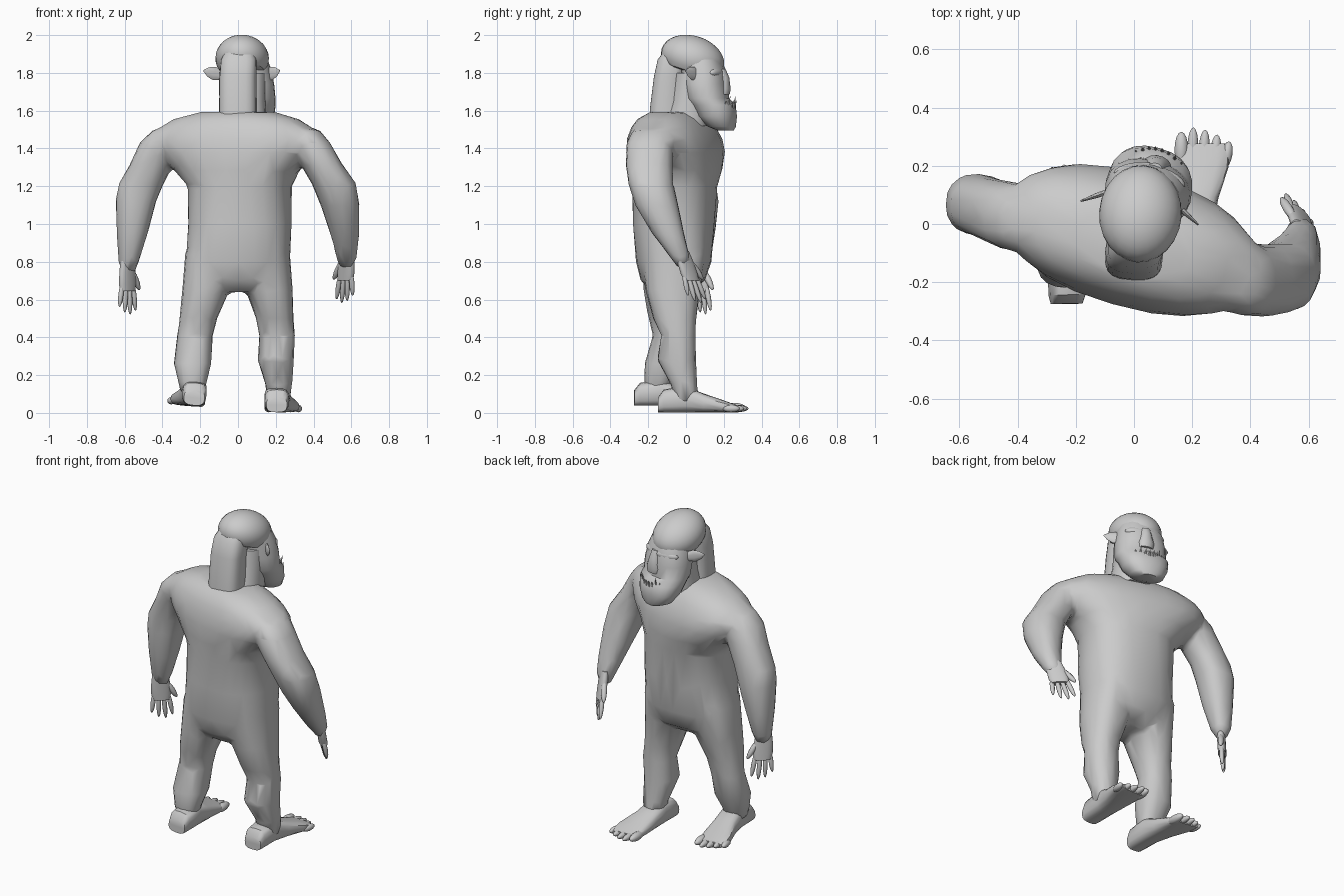
import bpy, bmesh, math
from mathutils import Matrix, Vector

if "Cube" in bpy.data.objects:
    bpy.data.objects.remove(bpy.data.objects["Cube"])


def finish(bm, name, angle=40):
    bmesh.ops.recalc_face_normals(bm, faces=bm.faces[:])
    me = bpy.data.meshes.new(name)
    bm.to_mesh(me)
    bm.free()
    ob = bpy.data.objects.new(name, me)
    bpy.context.collection.objects.link(ob)
    bpy.ops.object.select_all(action='DESELECT')
    ob.select_set(True)
    bpy.context.view_layer.objects.active = ob
    bpy.ops.object.shade_smooth_by_angle(angle=math.radians(angle))
    return ob


def loft(bm, rings, power=2.3, n=20, matrix=Matrix()):
    """Skin superellipse rings (x, y, z, rx, ry, turn) and cap both ends."""
    loops = []
    for x, y, z, rx, ry, turn in rings:
        rot = Matrix.Rotation(math.radians(turn), 3, 'Z')
        loop = []
        for i in range(n):
            a = 2 * math.pi * i / n
            c, s = math.cos(a), math.sin(a)
            p = Vector((math.copysign(abs(c) ** (2 / power), c) * rx,
                        math.copysign(abs(s) ** (2 / power), s) * ry, 0))
            loop.append(bm.verts.new(matrix @ (rot @ p + Vector((x, y, z)))))
        loops.append(loop)
    for a, b in zip(loops, loops[1:]):
        for i in range(n):
            j = (i + 1) % n
            bm.faces.new((a[i], a[j], b[j], b[i]))
    bm.faces.new(loops[0][::-1])
    bm.faces.new(loops[-1])


def along(p0, p1, sx, sy):
    """Matrix stretching a unit solid from p0 to p1."""
    p0, p1 = Vector(p0), Vector(p1)
    d = p1 - p0
    return (Matrix.Translation((p0 + p1) / 2)
            @ d.to_track_quat('Z', 'Y').to_matrix().to_4x4()
            @ Matrix.Diagonal((sx, sy, d.length / 2, 1)))


def pod(bm, p0, p1, r):
    bmesh.ops.create_uvsphere(bm, u_segments=10, v_segments=8, radius=1,
                              matrix=along(p0, p1, r, r))


def spike(bm, p0, p1, r):
    bmesh.ops.create_cone(bm, cap_ends=True, segments=8, radius1=1, radius2=0,
                          depth=2, matrix=along(p0, p1, r, r))


# Body: twisted torso, legs and arms fused into one skin
bm = bmesh.new()
loft(bm, [(0, -.08, .64, .12, .10, 0), (0, -.07, .70, .24, .17, 0),
          (0, -.065, .80, .275, .20, 0), (.01, -.065, 1.0, .275, .215, -5),
          (.01, -.06, 1.2, .275, .22, -10), (-.005, -.055, 1.28, .33, .23, -15),
          (-.01, -.055, 1.38, .43, .23, -16), (-.01, -.06, 1.45, .455, .215, -16),
          (-.01, -.065, 1.51, .415, .19, -16), (-.01, -.07, 1.555, .34, .16, -16),
          (0, -.075, 1.593, .20, .11, -14)], 2.4, 24)
loft(bm, [(.15, -.06, .85, .125, .17, 0), (.165, -.07, .65, .125, .145, 0),
          (.195, -.06, .5, .10, .115, 0), (.207, -.04, .41, .095, .09, 0),
          (.20, -.05, .28, .096, .104, 0), (.215, -.01, .15, .072, .07, 0),
          (.215, .0, .06, .06, .07, 0)])
loft(bm, [(-.15, -.06, .85, .13, .17, 0), (-.17, -.08, .65, .125, .145, 0),
          (-.21, -.09, .5, .10, .11, 0), (-.228, -.085, .41, .095, .09, 0),
          (-.24, -.12, .26, .1, .10, 0), (-.24, -.15, .16, .075, .07, 0),
          (-.24, -.15, .1, .06, .06, 0)])
loft(bm, [(-.35, .01, 1.50, .10, .09, 0), (-.40, .02, 1.43, .12, .115, 0),
          (-.455, .04, 1.32, .115, .11, 0), (-.515, .06, 1.21, .12, .10, 0),
          (-.54, .068, 1.12, .108, .105, 0), (-.56, .07, .95, .082, .085, 0),
          (-.58, .075, .8, .055, .055, 0), (-.58, .075, .75, .045, .03, 45)])
loft(bm, [(.34, -.17, 1.50, .09, .11, 0), (.38, -.19, 1.43, .11, .125, 0),
          (.44, -.195, 1.32, .11, .125, 0), (.51, -.185, 1.21, .118, .12, 0),
          (.54, -.155, 1.1, .103, .115, 0), (.565, -.095, .95, .078, .085, 0),
          (.575, -.035, .83, .055, .055, 0), (.57, -.01, .77, .045, .03, -45)])
body = finish(bm, "body")
rm = body.modifiers.new("fuse", 'REMESH')
rm.mode = 'VOXEL'
rm.voxel_size = .016
rm.use_smooth_shade = True
sm = body.modifiers.new("soften", 'SMOOTH')
sm.factor, sm.iterations = .5, 4
dc = body.modifiers.new("simplify", 'DECIMATE')
dc.ratio = .04


# Hands: flat palm, four fingers and a thumb
def hand(name, wrist, spread, down):
    w, s, d = Vector(wrist), Vector(spread).normalized(), Vector(down).normalized()
    bm = bmesh.new()
    turn = math.degrees(math.atan2(s.y, s.x))
    loft(bm, [(*(w + d * t), r, .024, turn) for t, r in
              ((-.04, .045), (.03, .055), (.09, .057), (.125, .05))])
    for k, length in zip((-1.5, -.5, .5, 1.5), (.11, .14, .15, .13)):
        base = w + d * .08 + s * k * .026
        pod(bm, base, base + d * (length + .02) + s * k * .014, .014)
    pod(bm, w + d * .01 + s * .03, w + d * .12 + s * .09, .017)
    finish(bm, name)


hand("left_hand", (-.585, .07, .77), (1, 1, 0), (0, .08, -1))
hand("right_hand", (.575, -.01, .82), (-1, 1, 0), (-.05, .32, -1))


# Feet: wedge from heel to ball with five toes, side = +1 right, -1 left
def foot(name, side, origin, tilt, roll, splay):
    m = (Matrix.Translation(origin) @ Matrix.Rotation(math.radians(splay), 4, 'Z')
         @ Matrix.Rotation(math.radians(tilt), 4, 'X')
         @ Matrix.Rotation(math.radians(roll), 4, 'Y'))
    bm = bmesh.new()
    loft(bm, [(side * x, -h, y, w, h, 0) for x, y, w, h in
              ((0, 0, .055, .04), (0, .03, .064, .06), (0, .14, .066, .07),
               (.01, .24, .076, .05), (.027, .34, .092, .033), (.032, .40, .092, .022),
               (.028, .425, .08, .018))],
         3, 16, m @ Matrix.Rotation(math.radians(-90), 4, 'X'))
    for i, tip in enumerate((.465, .48, .472, .455, .432)):
        x = -.042 + i * .037
        r = .025 if i == 0 else .02
        pod(bm, m @ Vector((side * x, .34, r)),
            m @ Vector((side * (x + .004 * i), tip, r)), r)
    finish(bm, name)


foot("right_foot", 1, (.205, -.148, .003), 0, 0, 0)
foot("left_foot", -1, (-.235, -.275, .04), -.8, 5, 1)

# Face and jaw, turned with the head
bm = bmesh.new()
loft(bm, [(.075, .21, 1.495, .055, .04, -15), (.065, .19, 1.515, .10, .07, -15),
          (.06, .165, 1.57, .132, .10, -15), (.055, .145, 1.63, .145, .113, -15),
          (.05, .115, 1.665, .15, .107, -15), (.045, .105, 1.74, .147, .115, -15),
          (.04, .09, 1.82, .135, .115, -15), (.035, .07, 1.87, .12, .115, -15)])
finish(bm, "face")

# Broad wedge nose and heavy brow
bm = bmesh.new()
loft(bm, [(.083, .20, 1.685, .045, .03, -15), (.08, .20, 1.715, .05, .036, -15),
          (.076, .195, 1.775, .034, .034, -15), (.07, .18, 1.82, .03, .03, -15)], 2, 14)
pod(bm, (-.07, .175, 1.80), (.08, .195, 1.80), .028)
pod(bm, (.05, .19, 1.80), (.175, .13, 1.80), .028)
finish(bm, "nose_and_brow")

# Teeth along the lower lip, with two longer tusks
bm = bmesh.new()
for i in range(8):
    t = i / 7 * 2 - 1
    x, y = .085 + .075 * t, .25 - .02 * t - .03 * t * t
    tall = .055 if i in (1, 6) else .03
    spike(bm, (x, y, 1.615), (x + .005 * t, y + .015, 1.625 + tall), .009)
finish(bm, "teeth")

# Ears, thin pointed fins
bm = bmesh.new()
for base, tip in (((-.08, .115, 1.785), (-.185, .078, 1.825)),
                  ((.14, .07, 1.785), (.235, -.015, 1.825))):
    d = Vector(tip) - Vector(base)
    turn = math.degrees(math.atan2(d.y, d.x))
    m = (Matrix.Translation(base) @ Matrix.Rotation(math.radians(turn), 4, 'Z')
         @ Matrix.Rotation(math.radians(-14), 4, 'Y') @ Matrix.Rotation(math.radians(90), 4, 'Y'))
    loft(bm, [(0, 0, 0, .025, .010, 0), (0, 0, .05, .036, .009, 0),
              (0, 0, .085, .025, .006, 0), (0, 0, .112, .004, .003, 0)], 2, 10, m)
finish(bm, "ears")

# Cap of hair over the skull, dipping toward the brow
bm = bmesh.new()
bmesh.ops.create_uvsphere(bm, u_segments=24, v_segments=16, radius=1)
for v in bm.verts:
    v.co = Vector((v.co.x * .142, v.co.y * .172, max(v.co.z, -.6) * .12))
bmesh.ops.transform(bm, verts=bm.verts, matrix=Matrix.Translation((.022, .035, 1.876))
                    @ Matrix.Rotation(math.radians(-4), 4, 'Z')
                    @ Matrix.Rotation(math.radians(-18), 4, 'X'))
finish(bm, "hair_cap")

# Hair falling down the back, with the neck inside
bm = bmesh.new()
loft(bm, [(0, -.105, 1.55, .10, .09, -3), (0, -.105, 1.62, .10, .085, -3),
          (0, -.09, 1.78, .098, .08, -3), (.005, -.07, 1.87, .095, .08, -3),
          (.01, -.05, 1.91, .08, .07, -3)], 3)
finish(bm, "back_hair")
bm = bmesh.new()
loft(bm, [(.03, .0, 1.52, .12, .12, 0), (.035, .03, 1.65, .11, .11, 0),
          (.04, .05, 1.8, .11, .11, 0)])
finish(bm, "neck")
